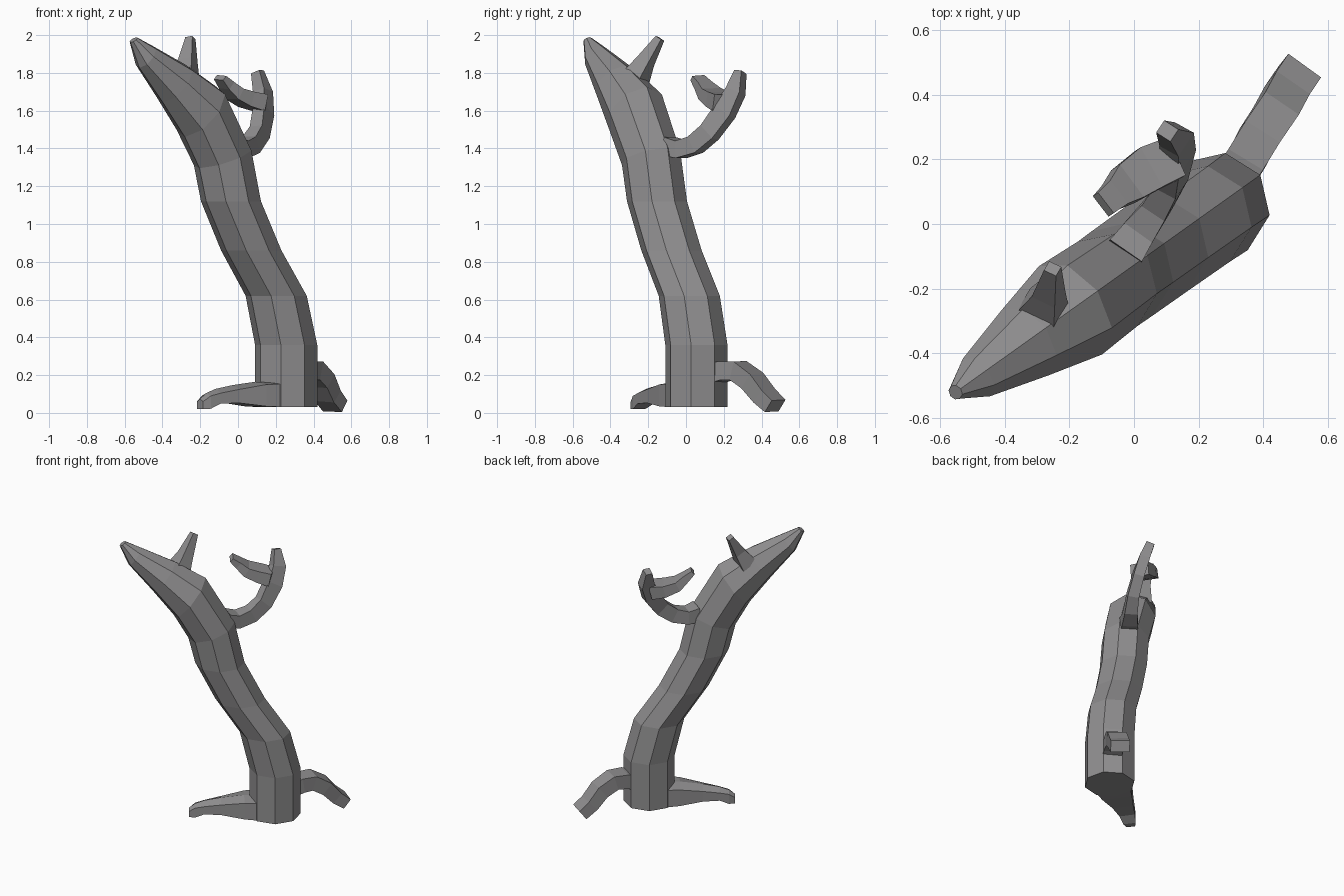
import bpy, bmesh, math
from mathutils import Vector

LEAN = math.radians(215.5)
U = Vector((math.cos(LEAN), math.sin(LEAN), 0))   # direction the trunk leans
V = Vector((-U.y, U.x, 0))                        # sideways
Z = Vector((0, 0, 1))
BASE = Vector((0.255, 0.055, 0))

bark = bpy.data.materials.new("dark_bark")
bark.diffuse_color = (0.28, 0.275, 0.28, 1)


def skin(name, rings):
    """Join equal-sized rings of points into a closed flat-faced mesh."""
    bm = bmesh.new()
    loops = [[bm.verts.new(p) for p in r] for r in rings]
    n = len(loops[0])
    for a, b in zip(loops, loops[1:]):
        for i in range(n):
            j = (i + 1) % n
            bm.faces.new((a[i], a[j], b[j], b[i]))
    bm.faces.new(loops[0])
    bm.faces.new(loops[-1])
    bmesh.ops.recalc_face_normals(bm, faces=bm.faces)
    me = bpy.data.meshes.new(name)
    bm.to_mesh(me)
    bm.free()
    me.materials.append(bark)
    ob = bpy.data.objects.new(name, me)
    bpy.context.collection.objects.link(ob)
    return ob


def sweep_box(name, path, sizes, side):
    """Four-sided limb along a path; sizes are (width, thickness)."""
    pts = [Vector(p) for p in path]
    rings = []
    for i, (p, (w, t)) in enumerate(zip(pts, sizes)):
        tan = (pts[min(i + 1, len(pts) - 1)] - pts[max(i - 1, 0)]).normalized()
        s = Vector(side)
        s = (s - tan * s.dot(tan)).normalized() * w / 2
        k = tan.cross(s).normalized() * t / 2
        rings.append([p + s + k, p - s + k, p - s - k, p + s - k])
    return skin(name, rings)


# Leaning eight-sided trunk: lean distance, height, radius, ring tilt
trunk = [(0, 0.03, 0.167, 0), (0, 0.36, 0.167, 0), (0.065, 0.62, 0.164, 0),
         (0.227, 0.86, 0.162, 0), (0.359, 1.12, 0.161, 0), (0.413, 1.35, 0.16, 20),
         (0.555, 1.593, 0.168, 52), (0.725, 1.742, 0.125, 52),
         (0.912, 1.885, 0.072, 54), (0.992, 1.975, 0.024, 35)]
rings = []
for s, z, r, tilt in trunk:
    t = math.radians(tilt)
    axis = U * math.cos(t) - Z * math.sin(t)
    c = BASE + U * s + Z * z
    rings.append([c + r * (axis * math.cos(a) + V * math.sin(a))
                  for a in (math.tau * i / 8 for i in range(8))])
skin("trunk", rings)

# Long tapering front root: reach, half width, bottom, shoulder, ridge
root = [(0.08, 0.118, 0.03, 0.155, 0.16), (0.2, 0.10, 0.035, 0.15, 0.165),
        (0.35, 0.07, 0.052, 0.125, 0.147), (0.46, 0.052, 0.05, 0.105, 0.127),
        (0.52, 0.042, 0.022, 0.09, 0.105), (0.56, 0.028, 0.02, 0.06, 0.075)]
rings = []
for s, w, lo, sh, hi in root:
    c = BASE + U * s
    rings.append([c + V * w + Z * lo, c + V * w + Z * sh, c + Z * hi,
                  c - V * w + Z * sh, c - V * w + Z * lo])
skin("front_root", rings)

# Arched back root
sweep_box("back_root",
          [(0.315, 0.15, 0.205), (0.35, 0.205, 0.222), (0.39, 0.275, 0.225),
           (0.44, 0.35, 0.172), (0.475, 0.415, 0.09), (0.514, 0.472, 0.037)],
          [(0.125, 0.10), (0.125, 0.10), (0.125, 0.10), (0.125, 0.095),
           (0.125, 0.085), (0.125, 0.077)], (0.78, -0.62, 0))

# Upswept branch and its fork
sweep_box("branch",
          [(-0.03, -0.09, 1.41), (0.015, -0.025, 1.395), (0.07, 0.05, 1.42),
           (0.115, 0.125, 1.485), (0.135, 0.205, 1.595), (0.132, 0.262, 1.70),
           (0.103, 0.288, 1.805)],
          [(0.12, 0.10), (0.105, 0.09), (0.085, 0.095), (0.075, 0.10),
           (0.07, 0.11), (0.07, 0.09), (0.055, 0.045)], (0.83, -0.55, 0))
sweep_box("branch_fork",
          [(0.125, 0.205, 1.64), (0.045, 0.17, 1.66), (-0.02, 0.125, 1.69),
           (-0.06, 0.09, 1.735), (-0.095, 0.06, 1.775)],
          [(0.13, 0.09), (0.14, 0.08), (0.125, 0.065), (0.09, 0.05),
           (0.08, 0.03)], (-0.55, 0.83, 0))

# Broken spike on the upper trunk
sweep_box("top_spike",
          [(-0.285, -0.27, 1.765), (-0.265, -0.215, 1.86), (-0.252, -0.138, 1.983)],
          [(0.135, 0.11), (0.08, 0.075), (0.042, 0.038)], (0.85, -0.5, 0))
